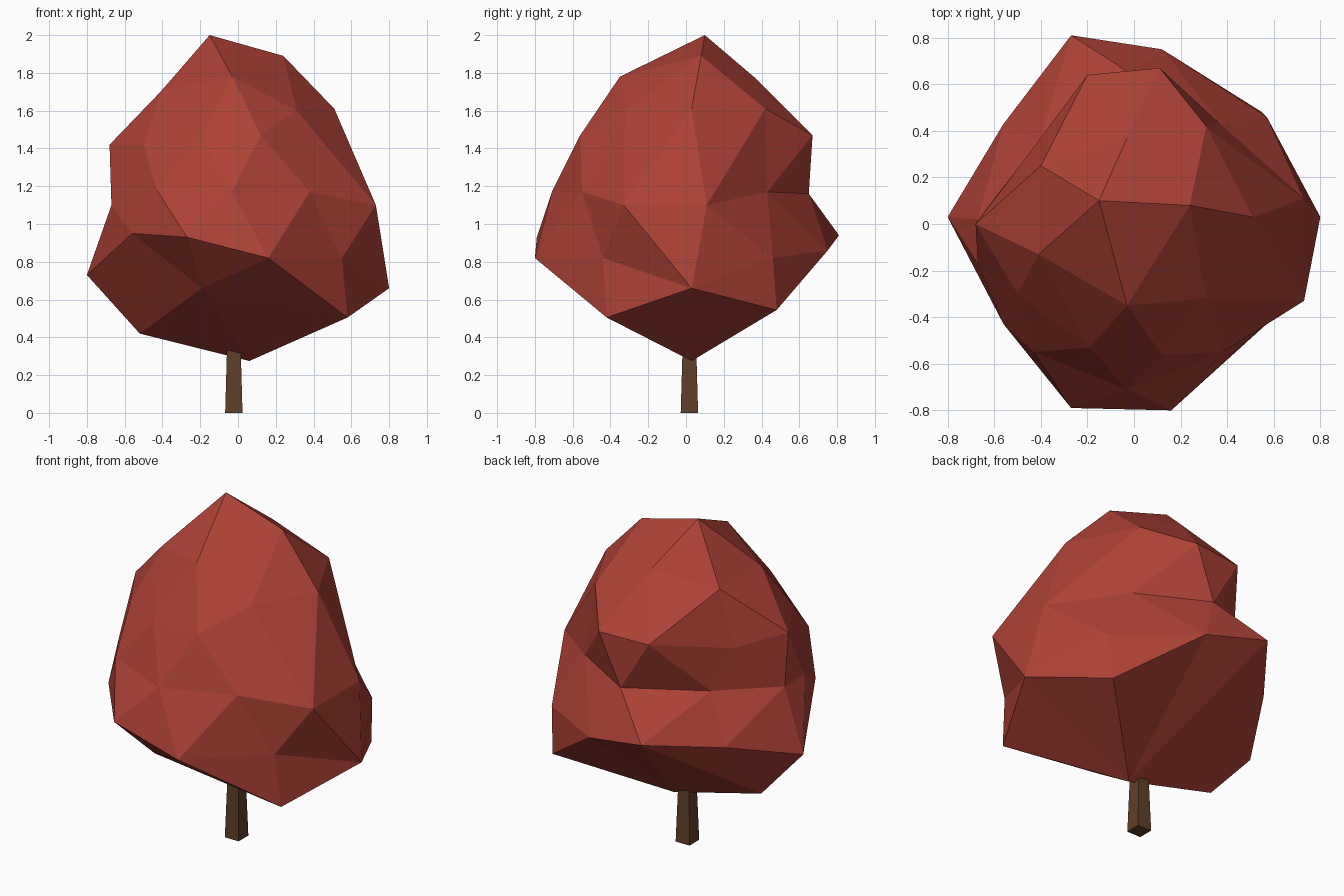
import bpy, bmesh
from mathutils import Vector

if "Cube" in bpy.data.objects:
    bpy.data.objects.remove(bpy.data.objects["Cube"])


def material(name, rgb):
    m = bpy.data.materials.new(name)
    m.diffuse_color = (*rgb, 1)
    m.use_nodes = True
    m.node_tree.nodes["Principled BSDF"].inputs["Base Color"].default_value = m.diffuse_color
    return m


def finish(bm, name, mat):
    bmesh.ops.recalc_face_normals(bm, faces=bm.faces)
    me = bpy.data.meshes.new(name)
    bm.to_mesh(me)
    bm.free()
    me.materials.append(mat)
    ob = bpy.data.objects.new(name, me)
    bpy.context.collection.objects.link(ob)
    return ob


def force_edge(bm, a, b):
    """Turn the diagonal between two triangles so that it joins a and b."""
    if any(e.other_vert(a) is b for e in a.link_edges):
        return
    for f in a.link_faces:
        for e in f.edges:
            if a not in e.verts and any(b in g.verts for g in e.link_faces):
                bmesh.utils.edge_rotate(e, True)
                return


# Crown corners, by level from bottom to top
under = [(.06, .03, .275), (-.52, .03, .42), (.58, -.42, .505), (.55, .48, .545),
         (-.19, -.52, .66)]
brim = [(.8, .03, .66), (-.8, .03, .73), (.55, -.44, .82), (.16, -.8, .82),
        (-.27, -.79, .93), (-.56, -.43, .95), (-.56, .43, .86), (-.27, .81, .94),
        (.12, .75, .86), (.57, .46, .82)]
waist = [(.73, .11, 1.1), (.73, -.33, 1.1), (.38, -.55, 1.17), (-.03, -.71, 1.17),
         (-.43, -.55, 1.18), (-.67, -.17, 1.1), (-.67, .02, 1.1), (-.41, .35, 1.13),
         (-.02, .65, 1.16), (.37, .43, 1.17)]
shoulder = [(.31, -.32, 1.6), (.12, -.56, 1.47), (-.19, -.53, 1.46), (-.5, -.3, 1.42),
            (-.68, 0, 1.42), (-.49, .25, 1.37), (-.2, .64, 1.46), (.11, .67, 1.47),
            (.31, .42, 1.61), (.51, .03, 1.61)]
top = [(-.15, .1, 2), (.24, .08, 1.89), (-.03, -.35, 1.78), (-.41, -.13, 1.7),
       (-.4, .25, 1.7), (-.03, .37, 1.77)]

# Crown: skin the points on a sphere, then move each corner to its real place
centre = Vector((0, 0, 1.1))
bm = bmesh.new()
place = {}
for p in under + brim + waist + shoulder + top:
    place[p] = bm.verts.new((Vector(p) - centre).normalized())
bmesh.ops.convex_hull(bm, input=list(bm.verts))
for p, v in place.items():
    v.co = p

# Ledge around the back: overhanging shoulder above, lip below
S, W, B = shoulder, waist, brim
ledge = [(W[0], S[8]), (S[8], W[9]), (W[0], W[9]), (W[9], S[7]), (S[7], W[8]),
         (W[9], W[8]), (S[7], S[6]), (W[8], S[6]), (W[8], W[7]), (S[6], W[7]),
         (S[6], S[5]), (W[7], S[5]), (W[7], W[6]), (S[5], W[6]), (S[5], S[4]),
         (W[9], B[8]), (W[9], B[9]), (W[8], B[8]), (W[8], B[7]), (W[7], B[7]),
         (W[7], B[6])]
for _ in range(4):
    for a, b in ledge:
        force_edge(bm, place[a], place[b])
finish(bm, "crown", material("red_leaves", (.42, .053, .036)))

# Trunk: tapered square post
bm = bmesh.new()
rings = [[bm.verts.new((-.022 + sx * h, .018 + sy * h, z))
          for sx, sy in ((-1, -1), (1, -1), (1, 1), (-1, 1))]
         for h, z in ((.046, 0), (.036, .35))]
for r in rings:
    bm.faces.new(r)
for i in range(4):
    j = (i + 1) % 4
    bm.faces.new((rings[0][i], rings[0][j], rings[1][j], rings[1][i]))
finish(bm, "trunk", material("bark", (.12, .05, .021)))
